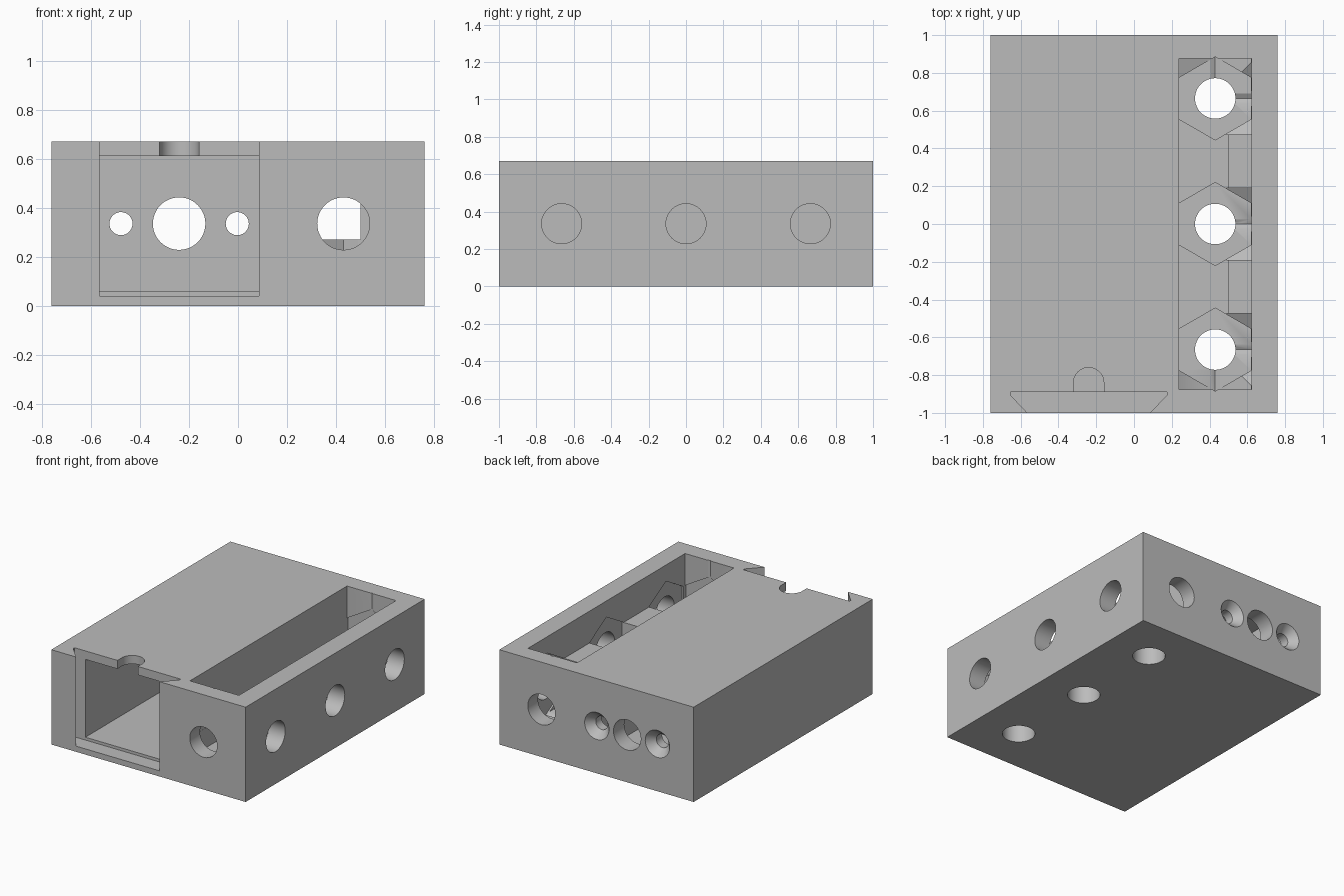
import bpy, bmesh
from math import cos, sin, pi, sqrt

cube = bpy.data.objects.get("Cube")
if cube:
    bpy.data.objects.remove(cube, do_unlink=True)

TOP, MID = 0.67, 0.335          # body height and hole height
CX, MX = 0.43, -0.24            # centre lines of the two compartments
NUT, BOLT = 0.22, 0.107         # nut corner radius, bolt hole radius
FLAT = NUT * sqrt(3) / 2
ROWS = (-0.665, 0, 0.665)
OPEN = TOP + 0.1                # cutters rise past the top
PLACE = {"x": lambda a, b, h: (h, a, b),
         "y": lambda a, b, h: (a, h, b),
         "z": lambda a, b, h: (a, b, h)}
cutters = []


def ring(u, v, r, n=48):
    return [(u + r * cos(pi / 2 + 2 * pi * i / n),
             v + r * sin(pi / 2 + 2 * pi * i / n)) for i in range(n)]


def rect(u0, u1, v0, v1):
    return [(u0, v0), (u1, v0), (u1, v1), (u0, v1)]


def solid(name, axis, profile, lo, hi, end=None):
    """Loft a profile along an axis, optionally to a different end profile."""
    bm = bmesh.new()
    a = [bm.verts.new(PLACE[axis](u, v, lo)) for u, v in profile]
    b = [bm.verts.new(PLACE[axis](u, v, hi)) for u, v in end or profile]
    bm.faces.new(a)
    bm.faces.new(b)
    for i in range(len(a)):
        j = (i + 1) % len(a)
        bm.faces.new((a[i], a[j], b[j], b[i]))
    bmesh.ops.recalc_face_normals(bm, faces=bm.faces)
    mesh = bpy.data.meshes.new(name)
    bm.to_mesh(mesh)
    bm.free()
    obj = bpy.data.objects.new(name, mesh)
    bpy.context.collection.objects.link(obj)
    return obj


def cut(name, *args, **kw):
    obj = solid(name, *args, **kw)
    obj.hide_render = True
    cutters.append(obj)


body = solid("housing_body", "z", rect(-0.76, 0.76, -1, 1), 0, TOP)

# Main compartment, open at the front, with its dovetail lid slot
cut("main_cavity", "y", rect(-0.57, 0.09, 0.06, 0.61), -0.95, 0.88)
cut("lid_slot", "z", [(-0.47, -1.1), (-0.01, -1.1), (0.175, -0.905), (0.175, -0.89),
                      (-0.655, -0.89), (-0.655, -0.905)], 0.04, OPEN)
notch = [(MX + 0.08 * cos(pi * i / 24), -0.84 + 0.08 * sin(pi * i / 24)) for i in range(25)]
cut("finger_notch", "z", notch + [(MX - 0.08, -0.92), (MX + 0.08, -0.92)], 0.55, OPEN)

# Back wall: cable hole between two countersunk screw holes
cut("cable_hole", "y", ring(MX, MID, BOLT), 0.8, 1.1)
for side in (-1, 1):
    u = MX + side * 0.237
    cut("screw_hole", "y", ring(u, MID, 0.047), 0.8, 1.1)
    cut("countersink", "y", ring(u, MID, 0.047), 0.945, 1.005,
        end=ring(u, MID, 0.1))

# Nut compartment, open at the top, leaving low blocks along the outer wall
W = FLAT + 0.001
cut("nut_channel", "z", rect(CX - W, 0.5, -0.877, 0.877), 0.27, OPEN)
cut("nut_opening", "z", rect(CX - W, CX + W, -0.877, 0.877), 0.445, OPEN)
for y in ROWS:
    cut("floor_nut", "z", ring(CX, y, NUT, 6), 0.13, OPEN)
    cut("floor_hole", "z", ring(CX, y, BOLT), -0.1, 0.3)
    cut("side_nut", "x", ring(y, MID, NUT, 6), 0.49, 0.632)
    cut("side_hole", "x", ring(y, MID, BOLT), 0.55, 0.9)
for side in (-1, 1):
    cut("end_nut", "y", ring(CX, MID, NUT, 6), side * 0.74, side * 0.886)
    cut("end_hole", "y", ring(CX, MID, BOLT), side * 0.8, side * 1.1)

# Carve everything, then drop the cutters
for c in cutters:
    mod = body.modifiers.new(c.name, "BOOLEAN")
    mod.operation, mod.solver, mod.object = "DIFFERENCE", "EXACT", c
graph = bpy.context.evaluated_depsgraph_get()
carved = bpy.data.meshes.new_from_object(body.evaluated_get(graph))
body.modifiers.clear()
body.data = carved
for c in cutters:
    bpy.data.objects.remove(c, do_unlink=True)

# Single grey plastic
grey = bpy.data.materials.new("grey_plastic")
grey.use_nodes = True
color = (0.5, 0.5, 0.5, 1)
grey.diffuse_color = color
grey.node_tree.nodes["Principled BSDF"].inputs["Base Color"].default_value = color
carved.materials.clear()
carved.materials.append(grey)

bpy.ops.object.select_all(action="DESELECT")
body.select_set(True)
bpy.context.view_layer.objects.active = body
bpy.ops.object.shade_smooth_by_angle()
